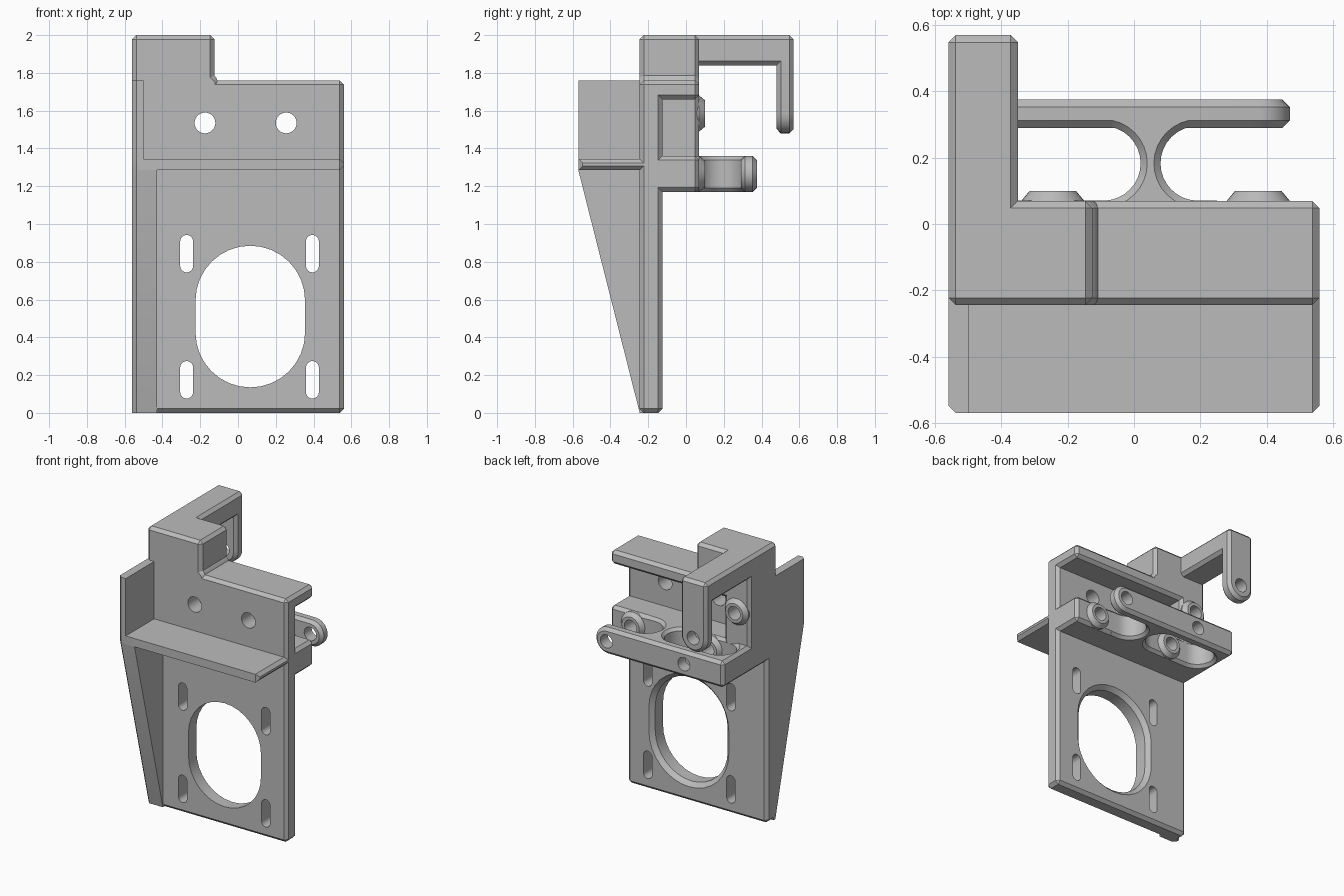
import bpy, bmesh
from math import cos, sin, pi, atan2, radians

cube = bpy.data.objects.get("Cube")
if cube:
    bpy.data.objects.remove(cube, do_unlink=True)

grey = bpy.data.materials.new("plain grey")
grey.use_nodes = True
grey.diffuse_color = (0.5, 0.5, 0.5, 1)
grey.node_tree.nodes["Principled BSDF"].inputs["Base Color"].default_value = (0.5, 0.5, 0.5, 1)

CHAMFER = 0.022
LEFT, RIGHT = -0.56, 0.56
FRONT, BACK, REAR = -0.245, -0.125, 0.07
parts = []


def arc(a, b, r, start, end, n=16):
    angles = [radians(start + (end - start) * i / n) for i in range(n + 1)]
    return [(a + r * cos(t), b + r * sin(t)) for t in angles]


def capsule(p, q, r):
    turn = atan2(q[1] - p[1], q[0] - p[0]) * 180 / pi
    return arc(*q, r, turn - 90, turn + 90) + arc(*p, r, turn + 90, turn + 270)


def circle(a, b, r):
    return arc(a, b, r, 0, 360, 32)[:-1]


def rect(a0, a1, b0, b1):
    return [(a0, b0), (a1, b0), (a1, b1), (a0, b1)]


def place(axis, t, a, b):
    return {"x": (t, a, b), "y": (a, t, b), "z": (a, b, t)}[axis]


def loft(name, axis, rings, bevel=None):
    """Skin a list of (position, outline) rings; chamfer convex edges passing the bevel rule."""
    bm = bmesh.new()
    loops = [[bm.verts.new(place(axis, t, *p)) for p in pts] for t, pts in rings]
    count = len(loops[0])
    for lo, hi in zip(loops, loops[1:]):
        for i in range(count):
            j = (i + 1) % count
            bm.faces.new((lo[i], lo[j], hi[j], hi[i]))
    bm.faces.new(loops[0])
    bm.faces.new(loops[-1])
    bmesh.ops.recalc_face_normals(bm, faces=bm.faces)
    if bevel:
        edges = [e for e in bm.edges
                 if e.is_convex and e.calc_face_angle() > 0.5 and bevel(e.verts[0].co, e.verts[1].co)]
        bmesh.ops.bevel(bm, geom=edges, offset=CHAMFER, offset_type='OFFSET',
                        segments=1, profile=0.5, affect='EDGES')
    mesh = bpy.data.meshes.new(name)
    bm.to_mesh(mesh)
    bm.free()
    mesh.materials.append(grey)
    obj = bpy.data.objects.new(name, mesh)
    bpy.context.collection.objects.link(obj)
    return obj


def solid(name, axis, t0, t1, outline, bevel=lambda p, q: True):
    obj = loft(name, axis, [(t0, outline), (t1, outline)], bevel)
    parts.append(obj)
    return obj


def cut(targets, cutters):
    for obj in targets:
        for cutter in cutters:
            mod = obj.modifiers.new("cut", 'BOOLEAN')
            mod.operation, mod.solver, mod.object = 'DIFFERENCE', 'EXACT', cutter
        graph = bpy.context.evaluated_depsgraph_get()
        mesh = bpy.data.meshes.new_from_object(obj.evaluated_get(graph))
        obj.modifiers.clear()
        obj.data = mesh
    for cutter in cutters:
        bpy.data.objects.remove(cutter, do_unlink=True)


# Mounting plate with rear shelf and top flange
body = solid("mounting_plate", "x", LEFT, RIGHT, [
    (FRONT, 0), (BACK, 0), (BACK, 1.17), (REAR, 1.17), (REAR, 1.36), (BACK, 1.36),
    (BACK, 1.66), (REAR, 1.66), (REAR, 1.76), (FRONT, 1.76)])

# Side wall rising into the tower
tower = solid("side_tower", "y", FRONT, REAR, [
    (LEFT, 1.17), (-0.35, 1.17), (-0.35, 1.7), (-0.1, 1.7), (-0.1, 1.76),
    (-0.125, 1.785), (-0.125, 2), (LEFT, 2)])

# Arm reaching backwards with a hanging round-ended hook
solid("arm", "x", LEFT, -0.35, rect(-0.2, 0.57, 1.84, 2))
hook = solid("hook", "y", 0.48, 0.57,
             arc(-0.455, 1.585, 0.105, 180, 360) + [(-0.35, 2), (LEFT, 2)])
solid("hook_fillet", "x", LEFT + CHAMFER, -0.35 - CHAMFER,
      arc(0.44, 1.8, 0.06, 0, 90, 6) + [(0.44, 1.9), (0.53, 1.9), (0.53, 1.8)], None)

# Rear bar and the bridge that carries it
bar = solid("rear_bar", "y", 0.29, 0.375,
            [(LEFT, 1.17)] + arc(0.375, 1.265, 0.095, -90, 90) + [(LEFT, 1.36)])
bridge = solid("bar_bridge", "z", 1.17, 1.36, rect(LEFT, 0.25, 0, 0.34),
               lambda p, q: max(p.x, q.x) < -0.55)
R = 0.1125
openings = []
for x0, x1 in ((-0.51, 0.02), (0.08, 0.8)):
    rings = [(z, capsule((x0 + R, 0.183), (x1 - R, 0.183), R + grow))
             for z, grow in ((1.16, 0.03), (1.19, 0), (1.34, 0), (1.37, 0.03))]
    openings.append(loft("opening_cutter", "z", rings))
cut([bridge], openings)

# Conical screw bosses
SCREWS = ((-0.245, 1.265), (0.375, 1.265), (-0.455, 1.585))
bosses = []
for x, z in SCREWS:
    boss = loft("screw_boss", "y", [(0.04, circle(x, z, 0.095)), (REAR, circle(x, z, 0.095)),
                                    (0.1, circle(x, z, 0.07))])
    bosses.append(boss)
    parts.append(boss)

# Screw holes through hook, bar and bosses
cut([body, tower, hook, bar, bridge] + bosses,
    [loft("screw_cutter", "y", [(-0.1, circle(x, z, 0.048)), (0.7, circle(x, z, 0.048))])
     for x, z in SCREWS])

# Plate openings: large oval chamfered at the back, four slots, two round holes
low, high = (0.065, 0.425), (0.065, 0.595)
cutters = [loft("oval_cutter", "y", [(-0.4, capsule(low, high, 0.29)), (-0.155, capsule(low, high, 0.29)),
                                     (-0.115, capsule(low, high, 0.33))])]
for x in (-0.272, 0.394):
    for z in (0.175, 0.843):
        slot = capsule((x, z - 0.065), (x, z + 0.065), 0.034)
        cutters.append(loft("slot_cutter", "y", [(-0.4, slot), (0, slot)]))
for x in (-0.175, 0.255):
    hole = circle(x, 1.535, 0.055)
    cutters.append(loft("hole_cutter", "y", [(-0.4, hole), (0, hole)]))
cut([body], cutters)

# Front ledge and side fins
solid("front_ledge", "x", LEFT + 0.03, RIGHT, rect(-0.57, -0.2, 1.285, 1.345),
      lambda p, q: min(p.x, q.x) > 0.55)


def outer_edge(p, q):
    return max(p.x, q.x) < -0.55 and (p.y + q.y) / 2 < -0.3 and abs(p.z - q.z) > 0.03


solid("lower_fin", "x", LEFT, -0.43, [
    (-0.2, 0), (FRONT, 0), (-0.57, 1.285), (-0.57, 1.345), (-0.2, 1.345)], outer_edge)
solid("upper_fin", "x", LEFT, -0.5, rect(-0.57, -0.2, 1.3, 1.76), outer_edge)

# Smooth the round walls, keep chamfers crisp
bpy.ops.object.select_all(action='DESELECT')
for obj in parts:
    obj.select_set(True)
bpy.context.view_layer.objects.active = body
bpy.ops.object.shade_smooth_by_angle(angle=radians(30))
